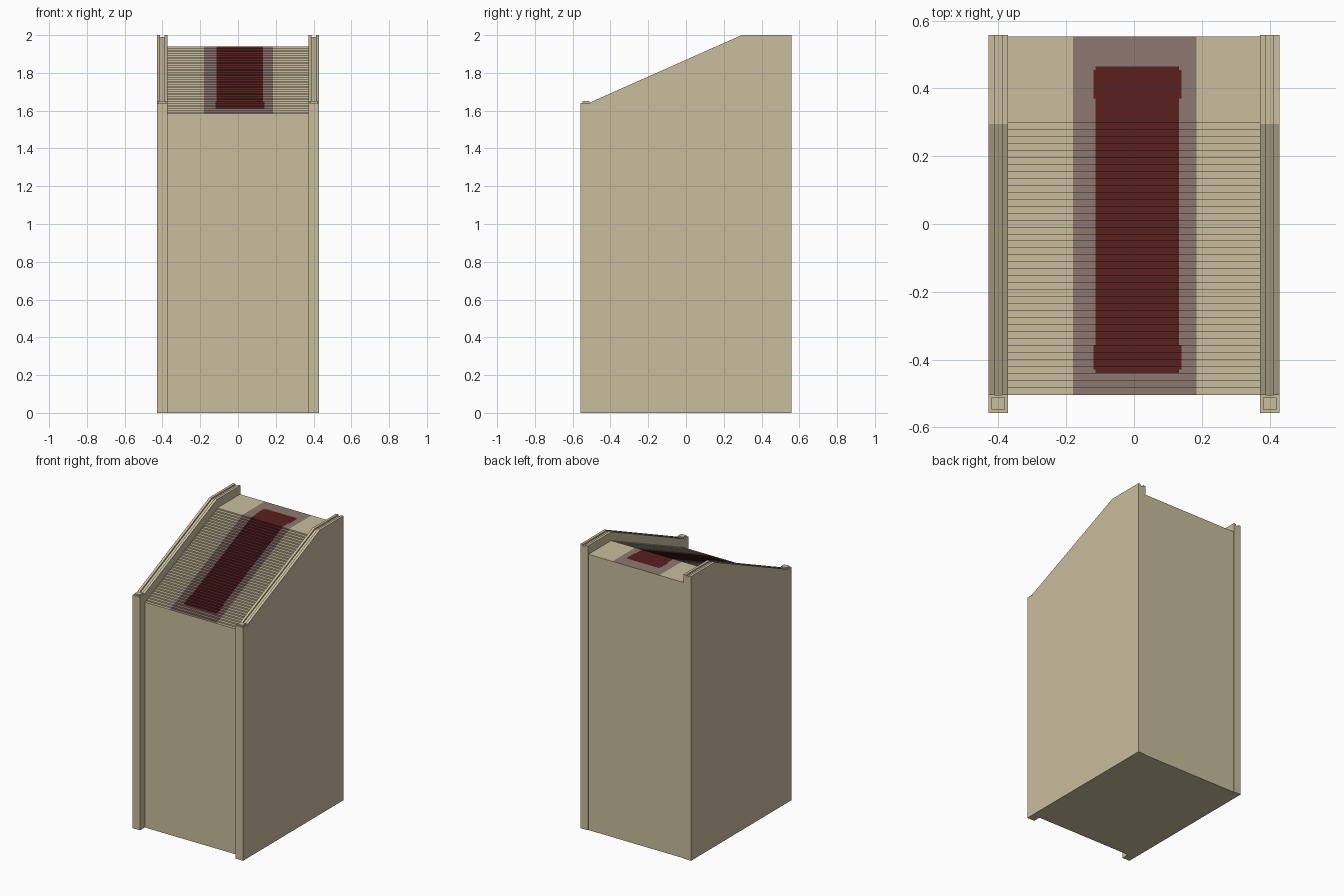
import bpy, bmesh

if "Cube" in bpy.data.objects:
    bpy.data.objects.remove(bpy.data.objects["Cube"])


def material(name, rgb):
    m = bpy.data.materials.new(name)
    m.diffuse_color = (*rgb, 1.0)
    m.use_nodes = True
    m.node_tree.nodes["Principled BSDF"].inputs["Base Color"].default_value = m.diffuse_color
    return m


STONE = material("beige_stone", (0.58, 0.51, 0.335))
BORDER = material("mauve_border", (0.27, 0.19, 0.165))
CARPET = material("dark_red_carpet", (0.098, 0.0145, 0.0145))


def finish(bm, name, mats):
    bmesh.ops.recalc_face_normals(bm, faces=bm.faces)
    me = bpy.data.meshes.new(name)
    bm.to_mesh(me)
    bm.free()
    for m in mats:
        me.materials.append(m)
    ob = bpy.data.objects.new(name, me)
    bpy.context.collection.objects.link(ob)
    return ob


def loft(bm, rings):
    """Skin closed rings of points and cap both ends."""
    vr = [[bm.verts.new(p) for p in r] for r in rings]
    n = len(vr[0])
    for a, b in zip(vr, vr[1:]):
        for i in range(n):
            j = (i + 1) % n
            bm.faces.new((a[i], a[j], b[j], b[i]))
    bm.faces.new(vr[0])
    bm.faces.new(vr[-1])


def box(name, x0, x1, y0, y1, z0, z1):
    bm = bmesh.new()
    loft(bm, [[(x0, y0, z), (x1, y0, z), (x1, y1, z), (x0, y1, z)] for z in (z0, z1)])
    return finish(bm, name, [STONE])


# Main block: stepped profile swept across x, cut at the carpet edges
STEPS = 39
Y0, Y1, YB = -0.505, 0.30, 0.553
Z0, Z1 = 1.585, 1.94
run, rise = (Y1 - Y0) / STEPS, (Z1 - Z0) / STEPS
cuts = [-0.44, -0.43, -0.357, 0.37, 0.455, 0.465]   # carpet outline along y

profile = [(Y0, 0.0), (Y0, Z0)]
for i in range(STEPS):
    a, b, z = Y0 + i * run, Y0 + (i + 1) * run, Z0 + i * rise
    profile += [(c, z) for c in cuts if a + 1e-4 < c < b - 1e-4]
    profile += [(b, z), (b, z + rise)]
profile += [(c, Z1) for c in cuts if c > Y1]
profile += [(YB, Z1), (YB, 0.0)]

xs = [-0.372, -0.18, -0.12, -0.113, 0.133, 0.14, 0.185, 0.372]
bm = bmesh.new()
loft(bm, [[(x, y, z) for y, z in profile] for x in xs])
for f in bm.faces:
    c = f.calc_center_median()
    on_top = min(v.co.z for v in f.verts) > Z0 - 0.01
    if on_top and -0.18 < c.x < 0.185:
        core = -0.113 < c.x < 0.133 and -0.44 < c.y < 0.465
        ends = -0.12 < c.x < 0.14 and (-0.43 < c.y < -0.357 or 0.37 < c.y < 0.455)
        f.material_index = 2 if core or ends else 1
finish(bm, "stair_block", [STONE, BORDER, CARPET])

# Side walls with a shallow groove along the sloped top, and front posts
for side, s in (("left", -1), ("right", 1)):
    bm = bmesh.new()
    rings = []
    for y, z in ((-0.505, 1.645), (0.295, 2.0), (0.558, 2.0)):
        g = z - 0.01
        section = [(0.372, 0), (0.372, z), (0.39, z), (0.39, g),
                   (0.412, g), (0.412, z), (0.43, z), (0.43, 0)]
        rings.append([(s * x, y, h) for x, h in section])
    loft(bm, rings)
    finish(bm, side + "_wall", [STONE])
    xa, xb = sorted((s * 0.372, s * 0.43))
    box(side + "_post", xa, xb, -0.558, -0.505, 0, 1.64)
    xa, xb = sorted((s * 0.381, s * 0.421))
    box(side + "_post_cap", xa, xb, -0.548, -0.512, 1.64, 1.65)
